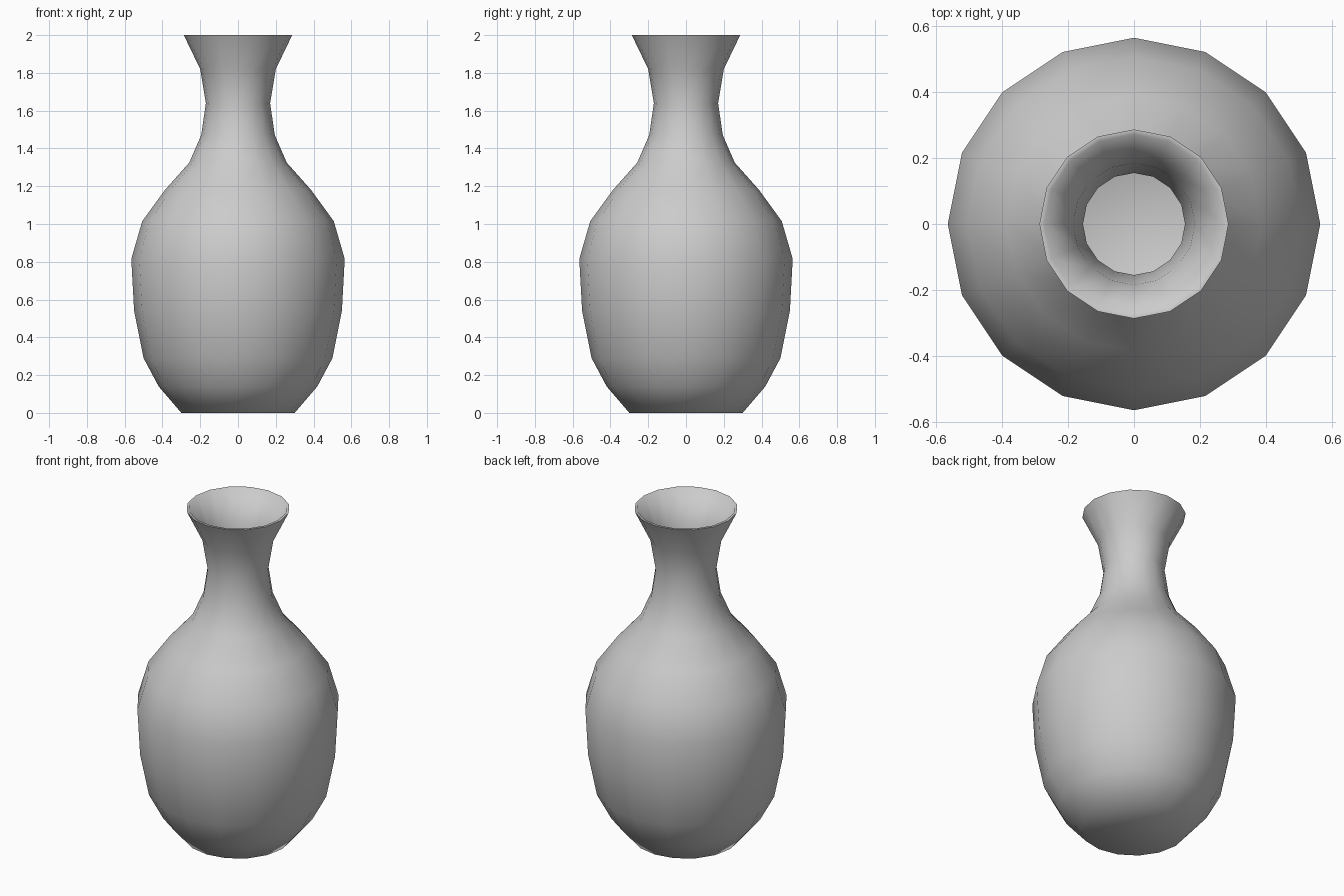
import bpy
import bmesh
from math import cos, sin, pi, radians

cube = bpy.data.objects.get("Cube")
if cube:
    bpy.data.objects.remove(cube, do_unlink=True)

SIDES = 16
WALL = 0.015

# Outer profile (radius, height) from foot to lip
outer = [(0.30, 0), (0.42, 0.14), (0.50, 0.29), (0.55, 0.54), (0.565, 0.815),
         (0.507, 1.015), (0.387, 1.18), (0.258, 1.325), (0.195, 1.47),
         (0.17, 1.64), (0.20, 1.82), (0.287, 2.0)]
# Inner wall follows the outer one, from lip down to the raised floor
inner = [(r - WALL, max(z, WALL)) for r, z in reversed(outer)]

clay = bpy.data.materials.new("grey clay")
clay.use_nodes = True
grey = (0.6, 0.6, 0.6, 1)
clay.diffuse_color = grey
clay.node_tree.nodes["Principled BSDF"].inputs["Base Color"].default_value = grey


def ring(bm, r, z):
    angles = [2 * pi * i / SIDES for i in range(SIDES)]
    return [bm.verts.new((r * cos(a), r * sin(a), z)) for a in angles]


# Vase: one closed lathe skin, outside, lip and inside
bm = bmesh.new()
rings = [ring(bm, r, z) for r, z in outer + inner]
for low, high in zip(rings, rings[1:]):
    for i in range(SIDES):
        j = (i + 1) % SIDES
        bm.faces.new((low[i], low[j], high[j], high[i]))
bm.faces.new(rings[0][::-1])   # foot
bm.faces.new(rings[-1])        # inside floor

mesh = bpy.data.meshes.new("vase")
bm.to_mesh(mesh)
bm.free()
mesh.materials.append(clay)
vase = bpy.data.objects.new("vase", mesh)
bpy.context.collection.objects.link(vase)

# Soft body and foot, crisp outer lip
bpy.context.view_layer.objects.active = vase
vase.select_set(True)
bpy.ops.object.shade_smooth_by_angle(angle=radians(68))
